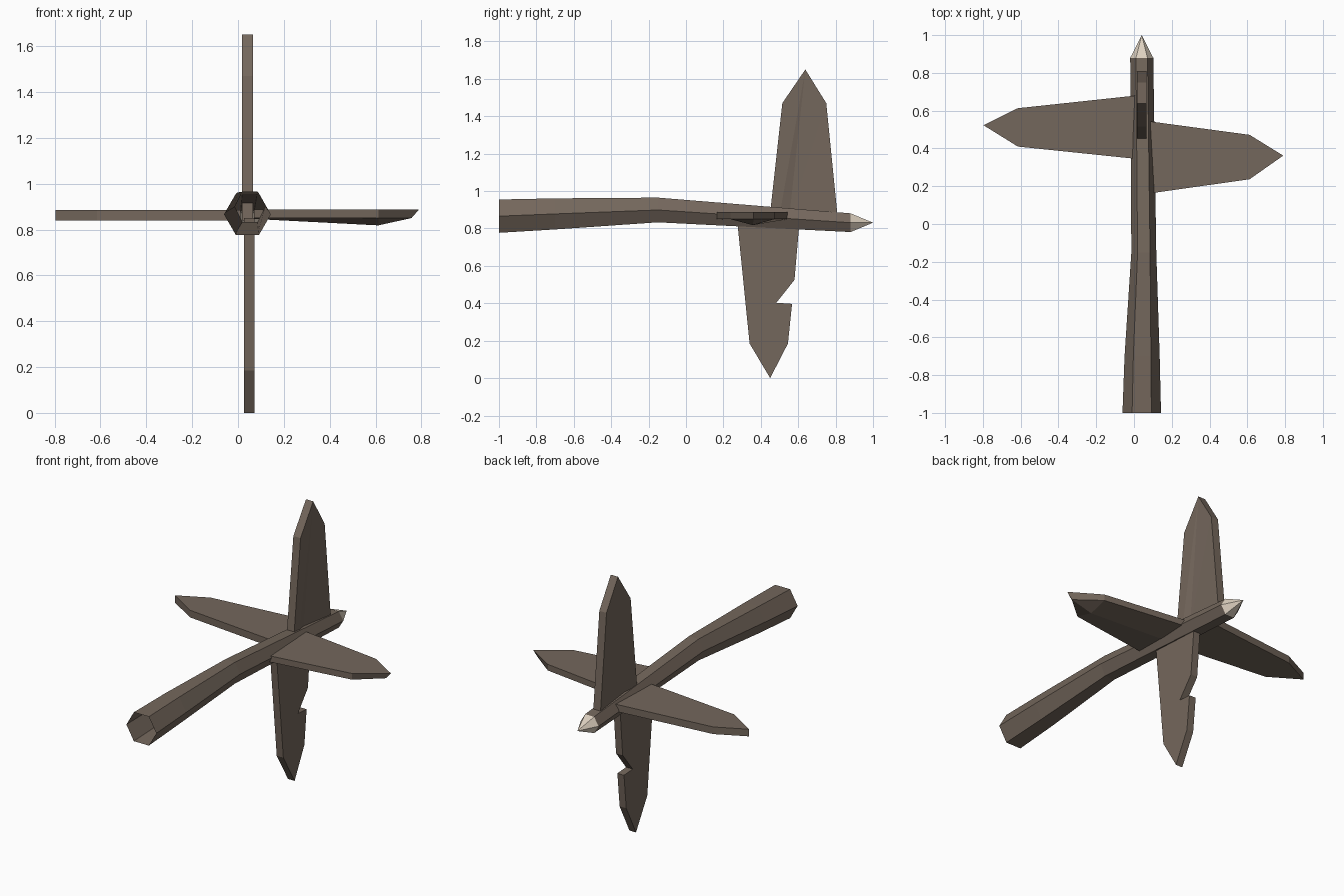
import bpy, bmesh, math

if "Cube" in bpy.data.objects:
    bpy.data.objects.remove(bpy.data.objects["Cube"])


def material(name, rgb):
    m = bpy.data.materials.new(name)
    m.diffuse_color = (*rgb, 1)
    m.use_nodes = True
    m.node_tree.nodes["Principled BSDF"].inputs["Base Color"].default_value = m.diffuse_color
    return m


wood = material("brown wood", (0.175, 0.136, 0.107))
bone = material("pale tip", (0.73, 0.64, 0.53))


def finish(bm, name, mat):
    bmesh.ops.recalc_face_normals(bm, faces=bm.faces)
    me = bpy.data.meshes.new(name)
    bm.to_mesh(me)
    bm.free()
    me.materials.append(mat)
    ob = bpy.data.objects.new(name, me)
    bpy.context.collection.objects.link(ob)
    return ob


def slab(bm, profile, place, lo, hi):
    """Closed prism: place(a, b, t) maps a 2D profile and a thickness to 3D."""
    rings = [[bm.verts.new(place(a, b, t)) for a, b in profile] for t in (lo, hi)]
    n = len(profile)
    for i in range(n):
        j = (i + 1) % n
        bm.faces.new((rings[0][i], rings[0][j], rings[1][j], rings[1][i]))
    for r in rings:
        bm.faces.new(r)
    return rings


def hexagon(bm, y, x, z, rx, rz):
    return [bm.verts.new((x + rx * math.cos(k * math.pi / 3), y,
                          z + rz * math.sin(k * math.pi / 3) / math.sin(math.pi / 3)))
            for k in range(6)]


# Bent hexagonal shaft, open at the front: y, centre x, centre z, half width, half height
bm = bmesh.new()
sections = [(-1, 0.041, 0.866, 0.102, 0.089), (-0.7, 0.043, 0.878, 0.093, 0.083),
            (-0.15, 0.052, 0.899, 0.066, 0.066), (0.88, 0.041, 0.831, 0.061, 0.05)]
rings = [hexagon(bm, *s) for s in sections]
for a, b in zip(rings, rings[1:]):
    for k in range(6):
        bm.faces.new((a[k], a[(k + 1) % 6], b[(k + 1) % 6], b[k]))
finish(bm, "shaft", wood)

# Pointed pale tip
bm = bmesh.new()
ring = hexagon(bm, *sections[-1])
point = bm.verts.new((0.041, 1, 0.831))
for k in range(6):
    bm.faces.new((ring[k], ring[(k + 1) % 6], point))
finish(bm, "shaft_tip", bone)

# Upper fin, with a shallow crease running up each side from the base
bm = bmesh.new()
fin = [(0.445, 0.84), (0.495, 0.84), (0.55, 0.84), (0.813, 0.84),
       (0.75, 1.47), (0.638, 1.65), (0.515, 1.47)]
sides = []
for x, inward in ((0.017, 1), (0.066, -1)):
    v = [bm.verts.new((x + (0.012 * inward if i == 2 else 0), y, z))
         for i, (y, z) in enumerate(fin)]
    for f in ((0, 1, 6), (1, 2, 5), (1, 5, 6), (2, 3, 4), (2, 4, 5)):
        bm.faces.new([v[i] for i in f])
    sides.append(v)
for i in range(7):
    j = (i + 1) % 7
    bm.faces.new((sides[0][i], sides[0][j], sides[1][j], sides[1][i]))
finish(bm, "upper_fin", wood)

# Lower fin with a notch in its rear edge
bm = bmesh.new()
slab(bm, [(0.273, 0.85), (0.34, 0.185), (0.45, 0), (0.545, 0.185), (0.567, 0.397),
          (0.483, 0.403), (0.58, 0.525), (0.608, 0.85)],
     lambda a, b, t: (t, a, b), 0.026, 0.071)
finish(bm, "lower_fin", wood)

# Left wing: flat plate
bm = bmesh.new()
slab(bm, [(0.01, 0.68), (-0.615, 0.613), (-0.797, 0.523), (-0.615, 0.41), (0.01, 0.345)],
     lambda a, b, t: (a, b, t), 0.84, 0.884)
finish(bm, "left_wing", wood)

# Right wing: flat top, underside ridged along the middle
bm = bmesh.new()
outline = [(0.07, 0.545), (0.612, 0.472), (0.79, 0.362), (0.612, 0.237), (0.07, 0.16)]
low, top = slab(bm, outline, lambda a, b, t: (a, b, t), 0.85, 0.888)
low[2].co.x = 0.757
bottom = next(f for f in bm.faces if all(v in low for v in f.verts))
bm.faces.remove(bottom)
root = bm.verts.new((0.07, 0.355, 0.846))
ridge = bm.verts.new((0.612, 0.357, 0.818))
for f in ((low[0], low[1], ridge, root), (low[1], low[2], ridge),
          (low[2], low[3], ridge), (low[3], low[4], root, ridge),
          (low[0], root, low[4])):
    bm.faces.new(f)
finish(bm, "right_wing", wood)
